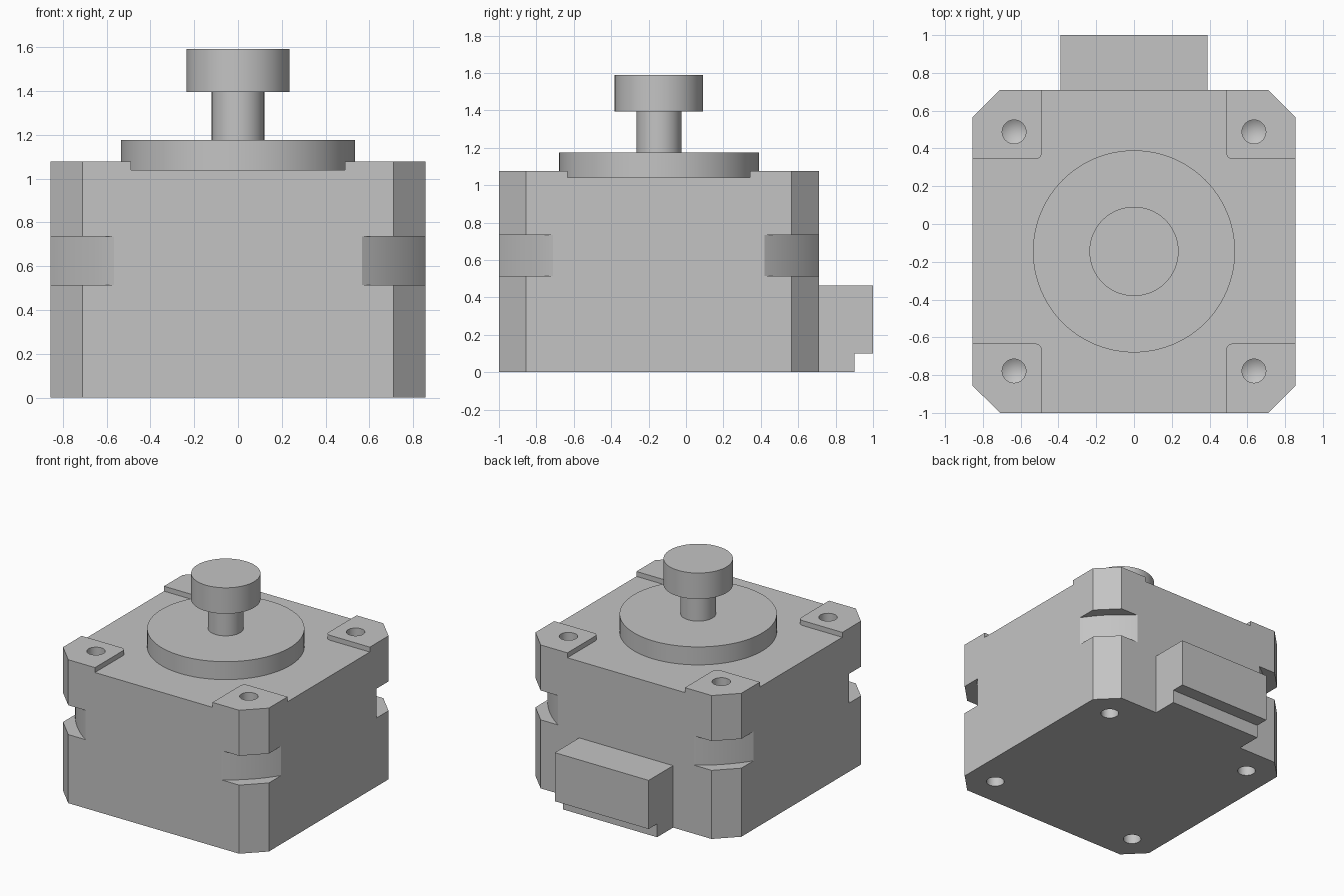
import bpy, bmesh, math

if "Cube" in bpy.data.objects:
    bpy.data.objects.remove(bpy.data.objects["Cube"])

CY = -0.145          # motor axis in y
H = 0.855            # half width of the square body

grey = bpy.data.materials.new("metal grey")
grey.diffuse_color = (0.55, 0.55, 0.55, 1)
grey.use_nodes = True
grey.node_tree.nodes["Principled BSDF"].inputs["Base Color"].default_value = grey.diffuse_color


def add_prism(bm, outline, z0, z1):
    """Closed vertical prism from a 2D outline."""
    lo = [bm.verts.new((x, y, z0)) for x, y in outline]
    hi = [bm.verts.new((x, y, z1)) for x, y in outline]
    n = len(outline)
    bm.faces.new(lo[::-1])
    bm.faces.new(hi)
    for i in range(n):
        j = (i + 1) % n
        bm.faces.new((lo[i], lo[j], hi[j], hi[i]))


def add_cone(bm, x, y, r0, r1, z0, z1, seg):
    """Closed cylinder, or cone when one radius is zero."""
    def ring(r, z):
        if r == 0:
            return [bm.verts.new((x, y, z))]
        return [bm.verts.new((x + r * math.cos(2 * math.pi * i / seg),
                              y + r * math.sin(2 * math.pi * i / seg), z)) for i in range(seg)]
    return ring(r0, z0), ring(r1, z1)


def circle(r, x=0.0, y=CY, seg=96):
    return [(x + r * math.cos(2 * math.pi * i / seg),
             y + r * math.sin(2 * math.pi * i / seg)) for i in range(seg)]


def add_hole(bm, x, y, r, z_open, z_wall, z_tip, seg=32):
    """Drill shape: straight wall ending in a conical tip."""
    ring_a = [bm.verts.new((px, py, z_open)) for px, py in circle(r, x, y, seg)]
    ring_b = [bm.verts.new((px, py, z_wall)) for px, py in circle(r, x, y, seg)]
    tip = bm.verts.new((x, y, z_tip))
    bm.faces.new(ring_a)
    for i in range(seg):
        j = (i + 1) % seg
        bm.faces.new((ring_a[i], ring_a[j], ring_b[j], ring_b[i]))
        bm.faces.new((ring_b[i], ring_b[j], tip))


def finish(bm, name):
    bmesh.ops.recalc_face_normals(bm, faces=bm.faces)
    me = bpy.data.meshes.new(name)
    bm.to_mesh(me)
    bm.free()
    me.materials.append(grey)
    ob = bpy.data.objects.new(name, me)
    bpy.context.collection.objects.link(ob)
    return ob


def smooth(ob):
    bpy.ops.object.select_all(action='DESELECT')
    ob.select_set(True)
    bpy.context.view_layer.objects.active = ob
    bpy.ops.object.shade_smooth_by_angle(angle=math.radians(30))


# Square body with chamfered corners
c = H - 0.145
bm = bmesh.new()
add_prism(bm, [(x, y + CY) for x, y in
               [(c, -H), (H, -c), (H, c), (c, H), (-c, H), (-H, c), (-H, -c), (-c, -H)]], 0, 1.077)
body = finish(bm, "motor_body")

# One cutter holds the top recess, corner notches and screw holes
bm = bmesh.new()
p, r, far = 0.488, 0.035, 1.0
cross = []
for k in range(4):          # cross-shaped recess leaves four rounded corner pads
    a = k * math.pi / 2
    arm = [(far, p)]
    arm += [(p + r - r * math.sin(t), p + r - r * math.cos(t))
            for t in [i * math.pi / 12 for i in range(7)]]
    arm.append((p, far))
    cross += [(x * math.cos(a) - y * math.sin(a), x * math.sin(a) + y * math.cos(a) + CY)
              for x, y in arm]
add_prism(bm, cross, 1.04, 1.2)

for sx in (-1, 1):
    for sy in (-1, 1):
        # Notch bounded by a cylinder around the motor axis
        arc = [math.radians(30 + 1.5 * i) for i in range(21)]
        notch = [(1.025 * math.cos(t), 1.025 * math.sin(t)) for t in arc] + [(0.98, 0.98)]
        add_prism(bm, [(sx * x, sy * y + CY) for x, y in notch], 0.515, 0.735)
        # Blind screw holes, top and bottom
        hx, hy = sx * 0.635, sy * 0.633 + CY
        add_hole(bm, hx, hy, 0.063, 1.15, 0.86, 0.82)
        add_hole(bm, hx, hy, 0.063, -0.08, 0.22, 0.26)
cutter = finish(bm, "body_cutter")
cutter.hide_render = True

mod = body.modifiers.new("cuts", 'BOOLEAN')
mod.operation = 'DIFFERENCE'
mod.solver = 'EXACT'
mod.object = cutter
bpy.context.view_layer.objects.active = body
body.select_set(True)
bpy.ops.object.modifier_apply(modifier=mod.name)
bpy.data.objects.remove(cutter)
smooth(body)

# Round parts on the motor axis
for name, rad, z0, z1 in (("pilot_flange", 0.535, 1.04, 1.175),
                          ("shaft", 0.12, 1.175, 1.395),
                          ("shaft_pulley", 0.236, 1.395, 1.59)):
    bm = bmesh.new()
    add_prism(bm, circle(rad), z0, z1)
    smooth(finish(bm, name))

# Rear cable connector with a stepped lower edge
bm = bmesh.new()
profile = [(0.71, 0), (0.9, 0), (0.9, 0.1), (1.0, 0.1), (1.0, 0.465), (0.71, 0.465)]
ends = [[bm.verts.new((x, y, z)) for y, z in profile] for x in (-0.39, 0.39)]
bm.faces.new(ends[0])
bm.faces.new(ends[1][::-1])
for i in range(6):
    j = (i + 1) % 6
    bm.faces.new((ends[0][i], ends[0][j], ends[1][j], ends[1][i]))
finish(bm, "rear_connector")
